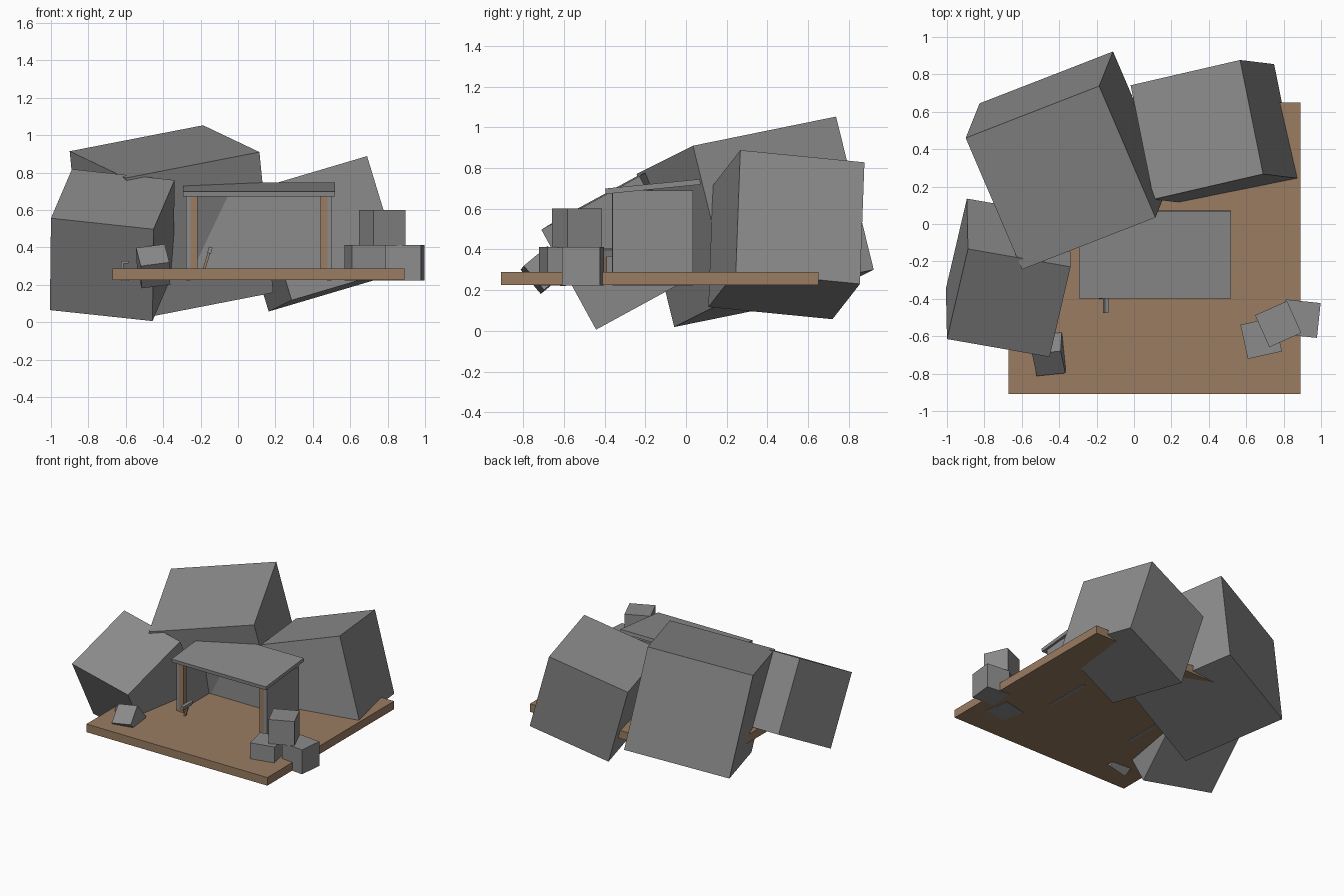
import bpy
from math import radians
from mathutils import Matrix, Vector

default = bpy.data.objects.get("Cube")
if default:
    bpy.data.objects.remove(default, do_unlink=True)


def material(name, rgb):
    mat = bpy.data.materials.new(name)
    mat.use_nodes = True
    mat.diffuse_color = (*rgb, 1)
    mat.node_tree.nodes["Principled BSDF"].inputs["Base Color"].default_value = (*rgb, 1)
    return mat


stone = material("stone_grey", (0.26, 0.26, 0.26))
wood = material("wood_brown", (0.32, 0.20, 0.12))


def place(name, matrix, mat):
    """Unit cube carried into place by a matrix."""
    bpy.ops.mesh.primitive_cube_add(size=1)
    ob = bpy.context.object
    ob.name = ob.data.name = name
    ob.matrix_world = matrix
    ob.data.materials.append(mat)
    return ob


def box(name, centre, size, mat, angle=0, axis="Z"):
    place(name, Matrix.Translation(centre) @ Matrix.Rotation(radians(angle), 4, axis)
          @ Matrix.Diagonal((*size, 1)), mat)


def span(name, low, high, mat):
    low, high = Vector(low), Vector(high)
    box(name, (low + high) / 2, high - low, mat)


def boulder(name, corner, along, across, side):
    """Tumbled cube hanging below a top face given by a corner and two edges."""
    a = Vector(along).normalized()
    n = a.cross(Vector(across)).normalized()
    b = n.cross(a)
    if n.z < 0:
        n = -n
    centre = Vector(corner) + (a + b - n) * side / 2
    rot = Matrix((a, b, a.cross(b))).transposed().to_4x4()
    place(name, Matrix.Translation(centre) @ rot @ Matrix.Scale(side, 4), stone)


# Ground slab
span("ground_slab", (-0.67, -0.91, 0.225), (0.89, 0.65, 0.288), wood)

# Tumbled boulders around the back
boulder("back_boulder", (-0.90, 0.46, 0.914), (0.715, 0.278, 0.139), (0.305, -0.70, -0.142), 0.778)
boulder("left_back_boulder", (0.69, 0.267, 0.888), (-0.123, 0.61, -0.06), (-0.584, -0.135, -0.173), 0.625)
boulder("right_boulder", (-1.0, -0.615, 0.556), (0.55, -0.096, -0.059), (0.112, 0.481, 0.262), 0.56)
boulder("small_block", (-0.52, -0.813, 0.30), (0.154, 0.016, 0.02), (-0.022, 0.117, 0.097), 0.155)

# Shelter: walls, posts and sloping roof
for side, wall_x, post_x in (("right", -0.265, -0.235), ("left", 0.489, 0.459)):
    box(side + "_wall", (wall_x, -0.163, 0.456), (0.024, 0.394, 0.468), stone)
    box(side + "_post", (post_x, -0.345, 0.48), (0.037, 0.037, 0.40), wood)
span("back_wall", (-0.277, 0.010, 0.23), (0.501, 0.034, 0.69), stone)
box("roof", (0.112, -0.163, 0.709), (0.813, 0.468, 0.027), stone, 5.7, "X")

# Stacked blocks
for name, centre, angle in (("lower_block", (0.68, -0.61, 0.317), 12.5),
                            ("outer_block", (0.895, -0.506, 0.317), -6),
                            ("upper_block", (0.771, -0.535, 0.505), 24)):
    box(name, centre, (0.187, 0.187, 0.19), stone, angle)

# Leaning hand tool
box("tool_handle", (-0.166, -0.395, 0.335), (0.014, 0.014, 0.12), wood, 17, "Y")
box("tool_head", (-0.150, -0.418, 0.385), (0.02, 0.115, 0.034), stone, 17, "Y")

# Small bracket beside the right boulder
span("bracket_upright", (-0.625, -0.62, 0.22), (-0.612, -0.59, 0.32), stone)
for name, z in (("bracket_foot", 0.22), ("bracket_top", 0.315)):
    span(name, (-0.625, -0.62, z), (-0.585, -0.59, z + 0.013), stone)
